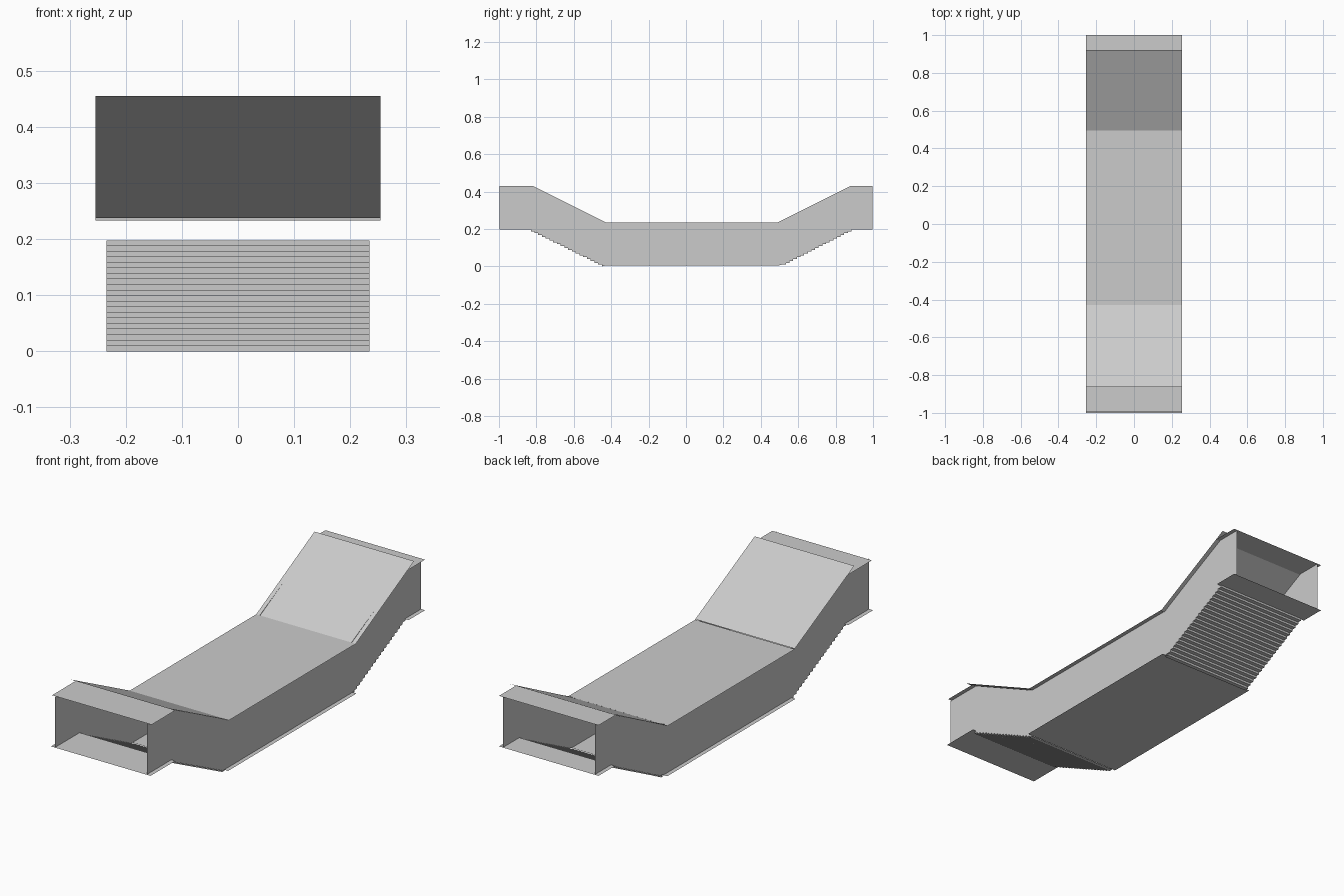
import bpy, bmesh

if "Cube" in bpy.data.objects:
    bpy.data.objects.remove(bpy.data.objects["Cube"])

W = 0.254      # half width of floor and ceiling sheets
S = 0.234      # half width between side walls
N = 20         # steps per flight
H = 0.198      # height of the end platforms


def make(name, faces):
    bm = bmesh.new()
    for pts in faces:
        bm.faces.new([bm.verts.new(p) for p in pts])
    bmesh.ops.remove_doubles(bm, verts=bm.verts, dist=1e-5)
    me = bpy.data.meshes.new(name)
    bm.to_mesh(me)
    bm.free()
    ob = bpy.data.objects.new(name, me)
    bpy.context.collection.objects.link(ob)
    return ob


def ribbon(name, path, w):
    """Thin sheet: a (y, z) path spanned across x."""
    return make(name, [[(-w, a[0], a[1]), (w, a[0], a[1]), (w, b[0], b[1]), (-w, b[0], b[1])]
                       for a, b in zip(path, path[1:])])


def flight(y0, y1):
    """Stair path from the bottom (y0, 0) up to (y1, H)."""
    pts = [(y0, 0.0)]
    for i in range(N):
        y = y0 + (y1 - y0) * (i + 1) / N
        pts += [(y, H * i / N), (y, H * (i + 1) / N)]
    return pts


front_steps = flight(-0.43, -0.83)
back_steps = flight(0.495, 0.885)

# Floor sheets
ribbon("front_platform", [(-1.0, H), (-0.82, H)], W)
ribbon("middle_floor", [(-0.435, 0.005), (0.5, 0.005)], W)
ribbon("back_platform", [(0.88, H), (1.0, H)], W)

# Stair flights
ribbon("front_stairs", front_steps, S)
ribbon("back_stairs", back_steps, S)

# Ceiling sheets, slopes run past the flat end sheets
ribbon("front_ceiling", [(-0.992, 0.431), (-0.82, 0.431)], W)
ribbon("front_slope", [(-0.43, 0.238), (-0.863, 0.455)], W)
ribbon("middle_ceiling", [(-0.43, 0.236), (0.495, 0.236)], W)
ribbon("back_slope", [(0.49, 0.233), (0.92, 0.455)], W)
ribbon("back_ceiling", [(0.874, 0.431), (1.0, 0.431)], W)

# Side walls, following the steps below and the slopes above, built in three-part strips
top = [(0.998, 0.431), (0.88, 0.431), (0.49, 0.236), (-0.43, 0.236), (-0.82, 0.431), (-0.998, 0.431)]
bottom = [(-0.998, H)] + front_steps[::-1][:-1] + [(-0.43, 0.005), (0.495, 0.005)] + back_steps[2:] + [(0.998, H)]
for side, x in (("left", -S), ("right", S)):
    make(side + "_wall", [[(x, y, z) for y, z in top + bottom]])
